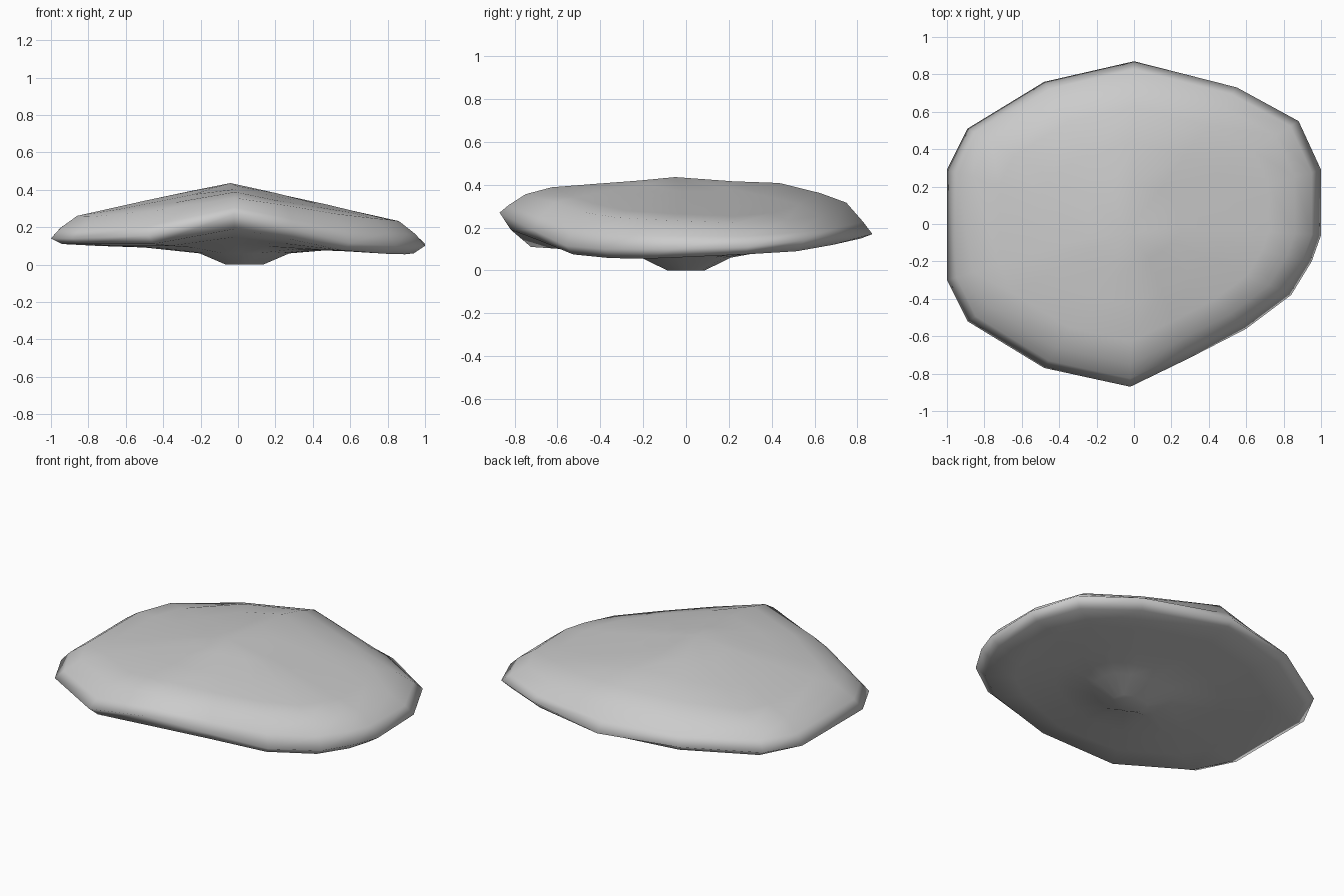
import bpy, bmesh

if "Cube" in bpy.data.objects:
    bpy.data.objects.remove(bpy.data.objects["Cube"])

# Rim outline: x, y, rim height, underside height
RIM = [(-0.02, -0.87, .27, .19), (0.3, -0.715, .19, .135), (0.6, -0.56, .115, .075),
       (0.84, -0.38, .10, .058), (0.95, -0.2, .10, .055), (1, -0.06, .10, .06),
       (1, 0.29, .11, .075), (0.88, 0.55, .14, .09), (0.55, 0.73, .17, .12),
       (0, 0.87, .17, .15), (-0.48, 0.76, .17, .13), (-0.89, 0.51, .15, .11),
       (-1, 0.29, .14, .115), (-1, -0.3, .14, .11), (-0.89, -0.52, .14, .11),
       (-0.48, -0.77, .155, .11)]

# Ridge line seen from the side: y, z
CREST = [(-0.87, .33), (-0.63, .395), (-0.1, .437), (0.5, .415), (0.74, .33), (0.87, .26)]


def top_z(x, y):
    """Roof-like upper surface sloping away from the central ridge."""
    for (y0, z0), (y1, z1) in zip(CREST, CREST[1:]):
        if y <= y1:
            break
    z = z0 + (z1 - z0) * (y - y0) / (y1 - y0)
    drop = .2 if x < -0.04 else .225
    if y < -0.4:
        drop += .2 * (-0.4 - y)
    return z - drop * abs(x + 0.04)


bm = bmesh.new()


def ring(fn):
    return [bm.verts.new(fn(*p)) for p in RIM]


def foot(s, z):
    return ring(lambda x, y, r, u: (x * s + 0.035, y * s, z))


def under(s, w):
    return ring(lambda x, y, r, u: (x * s, y * s, .085 + (u - .085) * w))


def top(s, w):
    return ring(lambda x, y, r, u: (x * s, y * s, r + (top_z(x * s, y * s) - r) * w))


# Foot, underside, rounded rim, then the ridged top
rings = [foot(.1, 0), foot(.24, .06), under(.5, .25), under(.75, .6), under(.94, 1),
         top(1, 0), top(.95, .55), top(.86, 1), top(.72, 1), top(.5, 1), top(.25, 1)]
n = len(RIM)
for a, b in zip(rings, rings[1:]):
    for i in range(n):
        j = (i + 1) % n
        bm.faces.new((a[i], a[j], b[j], b[i]))
bm.faces.new(rings[0][::-1])
peak = bm.verts.new((-0.04, -0.05, .436))
for i in range(n):
    bm.faces.new((rings[-1][i], rings[-1][(i + 1) % n], peak))
bmesh.ops.recalc_face_normals(bm, faces=bm.faces)
for f in bm.faces:
    f.smooth = True

mesh = bpy.data.meshes.new("flat_rock")
bm.to_mesh(mesh)
bm.free()
rock = bpy.data.objects.new("flat_rock", mesh)
bpy.context.collection.objects.link(rock)
